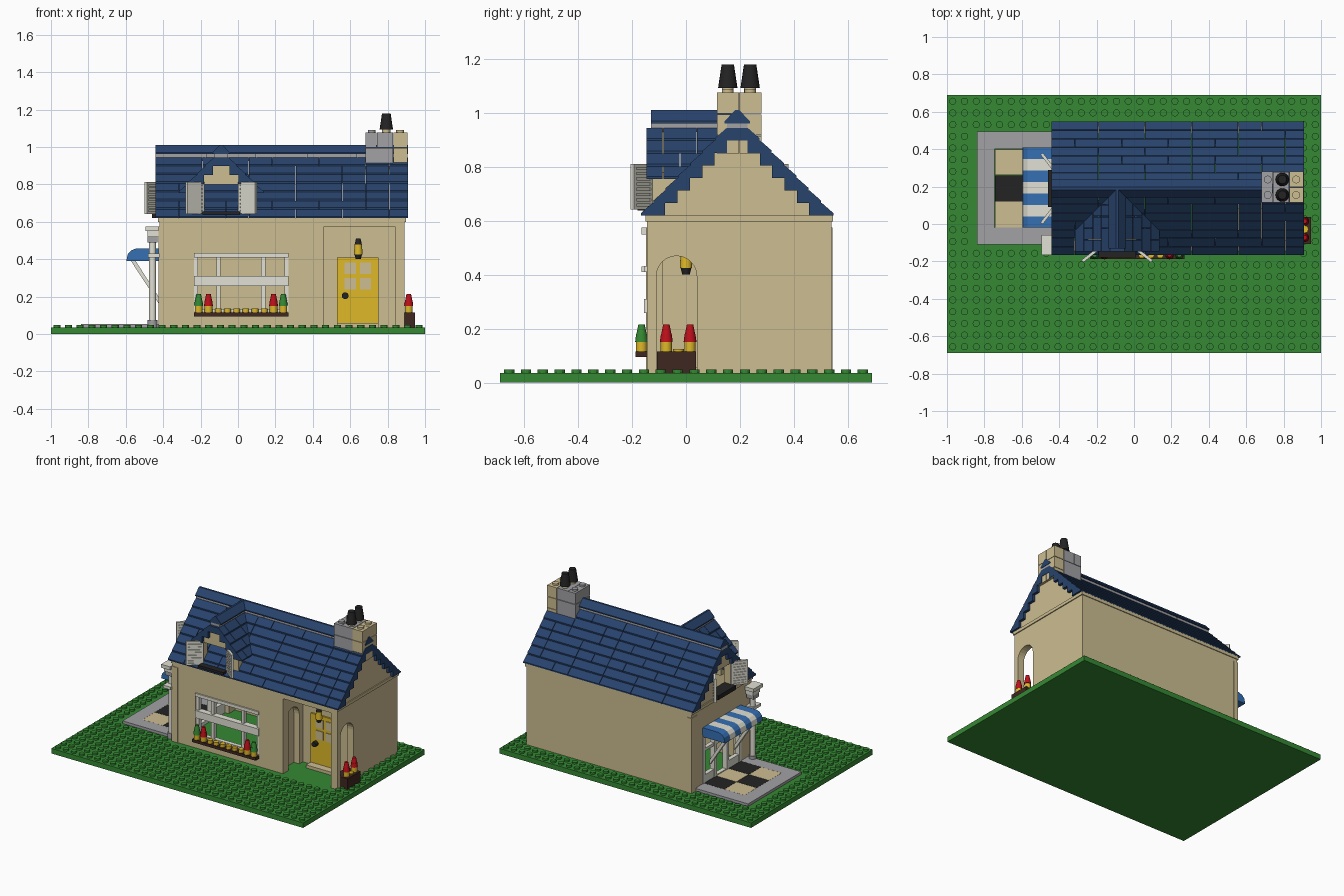
import bpy, bmesh, math, random
from mathutils import Matrix, Vector
random.seed(4)

def mat(name, r, g, b):
    m = bpy.data.materials.new(name)
    m.diffuse_color = (r, g, b, 1)
    return m
GREEN = mat("green", .036, .25, .033)
TAN = mat("tan", .61, .51, .285)
NAVY = mat("navy", .021, .056, .15)
WHITE = mat("off white", .76, .75, .66)
YELLOW = mat("yellow", .73, .48, .022)
RED = mat("red", .52, .005, .01)
BROWN = mat("brown", .05, .02, .014)
BLACK = mat("black", .017, .017, .018)
GREY = mat("grey", .36, .355, .37)
BLUE = mat("blue", .035, .16, .45)

def finish(name, bm, m):
    bmesh.ops.recalc_face_normals(bm, faces=bm.faces)
    me = bpy.data.meshes.new(name)
    bm.to_mesh(me)
    bm.free()
    me.materials.append(m)
    ob = bpy.data.objects.new(name, me)
    bpy.context.scene.collection.objects.link(ob)
    return ob

def add_box(bm, x0, x1, y0, y1, z0, z1):
    M = Matrix.Translation(((x0+x1)/2, (y0+y1)/2, (z0+z1)/2)) @ Matrix.Diagonal((x1-x0, y1-y0, z1-z0, 1))
    bmesh.ops.create_cube(bm, size=1, matrix=M)

def boxes(name, m, *bs):
    bm = bmesh.new()
    for b in bs:
        add_box(bm, *b)
    return finish(name, bm, m)

def add_prism(bm, pts, axis, a, b):
    # extrude a 2D outline: axis x uses (y,z), axis y uses (x,z)
    put = (lambda p, t: (t, p[0], p[1])) if axis == 'x' else (lambda p, t: (p[0], t, p[1]))
    lo = [bm.verts.new(put(p, a)) for p in pts]
    hi = [bm.verts.new(put(p, b)) for p in pts]
    bm.faces.new(lo)
    bm.faces.new(hi[::-1])
    n = len(pts)
    for i in range(n):
        bm.faces.new((lo[i], lo[(i+1) % n], hi[(i+1) % n], hi[i]))

def prism(name, m, pts, axis, a, b):
    bm = bmesh.new()
    add_prism(bm, pts, axis, a, b)
    return finish(name, bm, m)

def cone(name, m, x, y, z0, z1, r0, r1=None, n=16):
    bm = bmesh.new()
    bmesh.ops.create_cone(bm, cap_ends=True, segments=n, radius1=r0, radius2=r0 if r1 is None else r1,
                          depth=z1-z0, matrix=Matrix.Translation((x, y, (z0+z1)/2)))
    ob = finish(name, bm, m)
    for f in ob.data.polygons:
        f.use_smooth = abs(f.normal.z) < .9
    return ob

# baseplate and studs
B = .036
boxes("baseplate", GREEN, (-1, 1, -.69, .69, 0, B))
bm = bmesh.new()
for i in range(32):
    for j in range(22):
        x, y = -.96875+i*.0625, -.65625+j*.0625
        if (-.45 < x < .9 and -.16 < y < .56) or (-.86 < x < -.4 and -.13 < y < .51):
            continue
        bmesh.ops.create_cone(bm, cap_ends=True, segments=12, radius1=.019, radius2=.019, depth=.016,
                              matrix=Matrix.Translation((x, y, B+.005)))
finish("baseplate_studs", bm, GREEN)

# ground floor walls
T = .62
boxes("front_wall", TAN, (-.42, -.235, -.145, -.085, B, T), (.27, .46, -.145, -.085, B, T),
      (-.235, .27, -.145, -.085, B, .12), (-.235, .27, -.145, -.085, .43, T), (.46, .86, -.145, -.085, .575, T))
boxes("back_wall", TAN, (-.42, .89, .48, .54, B, T))
boxes("left_wall", TAN, (-.42, -.36, -.144, -.02, B, T), (-.42, -.36, .41, .539, B, T), (-.42, -.36, -.02, .41, .4, T))
arch = [(.04-.075+.075*math.cos(math.pi*i/12), .395+.075*math.sin(math.pi*i/12)) for i in range(13)]
def arch_outline(y1):
    return [(-.11, B)] + arch[::-1] + [(.04, B), (y1, B), (y1, T), (-.1445, T), (-.1445, B)]
prism("right_arch_wall", TAN, arch_outline(.5395), 'x', .84, .89)
prism("porch_arch_wall", TAN, arch_outline(.14), 'x', .41, .459)
boxes("porch_inner_walls", TAN, (.40, .415, -.12, .06, B, .5), (.45, .85, .08, .14, B, T), (.45, .85, -.1, .1, .575, .6))
boxes("corner_trim", TAN, (-.425, -.375, -.149, -.12, B, .575), (-.425, -.39, .48, .544, B, .575))
boxes("cornice", TAN, (-.428, .898, -.151, -.14, .598, T), (-.428, .898, .535, .546, .598, T),
      (.885, .897, -.15, .545, .598, T), (-.428, -.416, -.15, .545, .598, T))

# front window
boxes("front_window_frame", WHITE, (-.235, .27, -.155, -.11, .41, .433), (-.235, .27, -.155, -.11, .258, .31),
      (-.235, .27, -.14, -.11, .12, .135), *[(x-.011, x+.011, -.14, -.11, .12, .42) for x in (-.224, -.105, .135, .259)])

# flowers and planters
def flower(x, y, z, m):
    cone("flower_base", YELLOW, x, y, z, z+.035, .021, n=12)
    cone("flower_stem", m, x, y, z+.035, z+.065, .024, .02, n=12)
    cone("flower_bud", m, x, y, z+.065, z+.1, .019, .012, n=12)
boxes("window_box", BROWN, (-.235, .27, -.187, -.143, .095, .115))
for x, m in ((-.21, GREEN), (-.158, RED), (.19, RED), (.242, GREEN)):
    flower(x, -.165, .115, m)
for i in range(6):
    cone("window_box_blossom", YELLOW, -.105+i*.049, -.165, .115, .138, .018, n=12)
boxes("corner_planter", BROWN, (.84, .945, -.108, .038, B, .115))
for y in (-.073, .015):
    flower(.913, y, .115, RED)
cone("planter_blossom", YELLOW, .913, -.028, .115, .125, .02, n=12)

# porch door, step and lamp
boxes("front_door", YELLOW, (.53, .75, .068, .085, .055, .41))
boxes("front_door_panes", TAN, *[(x, x+.06, .063, .07, z, z+.062) for x in (.57, .652) for z in (.238, .32)])
boxes("door_step", TAN, (.53, .75, .015, .085, B, .058))
knob = cone("door_knob", BLACK, 0, 0, -.015, .015, .018)
knob.matrix_world = Matrix.Translation((.573, .055, .205)) @ Matrix.Rotation(math.pi/2, 4, 'X')
cone("lamp_cap", BLACK, .643, 0, .475, .512, .02, .012)
cone("lamp_glass", YELLOW, .643, 0, .425, .478, .023, .02)
cone("lamp_foot", BLACK, .643, 0, .402, .426, .014, .02)
boxes("lamp_bracket", BLACK, (.635, .651, 0, .085, .485, .5))

# roof courses made of separate tiles, stepped underneath
def courses(name, axis, mid, half, z0, rise, run, n, thick, a, b_of, tile):
    bm = bmesh.new()
    for side in (-1, 1):
        for k in range(n):
            h, z = half-k*run, z0+k*rise
            prof = [(h, z), (h, z+.009), (h-run+.003, z+rise), (h-thick, z+rise), (h-thick, z)]
            prof = [(mid+side*p, q) for p, q in prof]
            t, end = a, b_of(z+rise)
            while t < end-.001:
                u = t+tile*random.choice((.5, 1, 1))
                u = end if u > end-.06 else u
                add_prism(bm, prof, axis, t, u-(.003 if u < end else 0))
                t = u
    return finish(name, bm, NAVY)
courses("main_roof", 'x', .19, .357, .62, .0464, .0458, 7, .09, -.44, lambda z: .91, .25)
boxes("ridge_strip", GREY, *[(x, min(x+.267, .91), .152, .228, .925, .962) for x in (-.44, -.17, .1, .37, .64)])
prism("ridge_cap", NAVY, [(.143, .962), (.143, .97), (.183, 1.012), (.197, 1.012), (.237, .97), (.237, .962)], 'x', -.44, .91)

# gables; the left one has a window opening
prism("right_gable", TAN, [(-.13, .615), (.51, .615), (.19, .935)], 'x', .84, .89)
prism("left_gable", TAN, [(-.13, .615), (.095, .615), (.095, .8), (.285, .8), (.285, .615), (.51, .615), (.19, .935)],
      'x', -.42, -.37)

# dormer
D = -.09
prism("dormer_front", TAN, [(D-.18, .63), (D-.095, .63), (D-.095, .8), (D+.095, .8), (D+.095, .63), (D+.18, .63),
      (D+.18, .78), (D, .945), (D-.18, .78)], 'y', -.125, -.08)
boxes("dormer_sides", TAN, (D-.18, D-.14, -.124, -.01, .63, .775), (D+.14, D+.18, -.124, -.01, .63, .775))
courses("dormer_roof", 'y', D, .225, .755, .0475, .0475, 4, .085, -.146, lambda z: z-.77, .125)
boxes("dormer_ridge_strip", GREY, (D-.036, D+.036, -.13, .17, .93, .962))
prism("dormer_ridge_cap", NAVY, [(D-.047, .962), (D-.047, .97), (D-.007, 1.012), (D+.007, 1.012), (D+.047, .97), (D+.047, .962)],
      'y', -.13, .19)
boxes("dormer_sill", BLACK, (D-.1, D+.1, -.18, -.11, .638, .655))
boxes("gable_sill", BLACK, (-.46, -.37, .09, .29, .62, .65))

# louvred shutters, hinged and swung open
def shutter(hx, hy, ang):
    w = .115
    bs = [(0, .014, -.008, .008, 0, .17), (w-.014, w, -.008, .008, 0, .17),
          (0, w, -.008, .008, 0, .014), (0, w, -.008, .008, .156, .17), (.01, w-.01, -.003, .003, .01, .16)]
    bs += [(.012, w-.012, -.008, .008, .021+i*.0195, .032+i*.0195) for i in range(7)]
    ob = boxes("shutter", WHITE, *bs)
    ob.matrix_world = Matrix.Translation((hx, hy, .642)) @ Matrix.Rotation(math.radians(ang), 4, 'Z')
shutter(D-.095, -.128, 218)
shutter(D+.095, -.128, -38)
shutter(-.423, .095, 232)
shutter(-.423, .285, 128)

# chimney
boxes("chimney_grey_bricks", GREY, (.683, .828, .115, .28, .85, .995), (.683, .74, .115, .28, .998, 1.077), (.743, .828, .116, .279, .998, 1.077))
boxes("chimney_tan_bricks", TAN, (.831, .907, .115, .196, .85, .915), (.831, .907, .199, .28, .85, .915),
      (.831, .907, .115, .28, .918, .995), (.831, .907, .115, .196, .998, 1.077), (.831, .907, .199, .28, .998, 1.077))
for y in (.155, .238):
    cone("chimney_stud", GREY, .715, y, 1.07, 1.09, .021)
    cone("chimney_stud", TAN, .867, y, 1.07, 1.09, .021)
    cone("chimney_pot_foot", TAN, .793, y, 1.07, 1.095, .022)
    cone("chimney_pot", BLACK, .793, y, 1.093, 1.18, .036, .023)

# side shop front on the left wall
ys = (-.01, .13, .27, .4)
boxes("shop_front_frame", WHITE, *[(-.425, -.39, y-.012, y+.012, B, .4) for y in ys],
      (-.42, -.39, -.02, .41, .38, .4), (-.42, -.39, -.02, .41, .28, .3), (-.42, -.39, -.02, .13, B, .11),
      (-.42, -.39, .27, .41, B, .11), (-.42, -.39, .13, .27, B, .06))

# striped awning with diagonal struts
aw = [(-.42, .457), (-.545, .457), (-.57, .448), (-.589, .428), (-.597, .392), (-.42, .392)]
for i in range(7):
    prism("awning_stripe", WHITE if i % 2 else BLUE, aw, 'y', -.02+i*.0614, -.02+(i+1)*.0614)
for y in (.05, .33):
    prism("awning_strut", WHITE, [(-.575, .395), (-.55, .395), (-.425, .2), (-.425, .165)], 'y', y-.012, y+.012)

# paved patio
boxes("patio_border", GREY, (-.84, -.42, -.11, -.02, B, .055), (-.84, -.42, .4, .495, B, .055), (-.84, -.745, -.02, .4, B, .055))
for i in range(2):
    for j in range(3):
        boxes("patio_tile", BLACK if (i+j) % 2 else TAN,
              (-.744+i*.162, -.584+i*.162, -.019+j*.14, .119+j*.14, B, .055))

# drainpipe
cone("drainpipe", WHITE, -.457, -.105, .05, .56, .019)
cone("drainpipe_foot", GREY, -.457, -.105, B, .075, .026)
boxes("drainpipe_hopper", WHITE, (-.495, -.425, -.165, -.06, .55, .575), (-.485, -.425, -.145, -.07, .52, .55))
boxes("drainpipe_brackets", WHITE, (-.48, -.42, -.165, -.08, .41, .43))
boxes("drainpipe_collar", GREY, (-.485, -.43, -.135, -.075, .49, .52))
